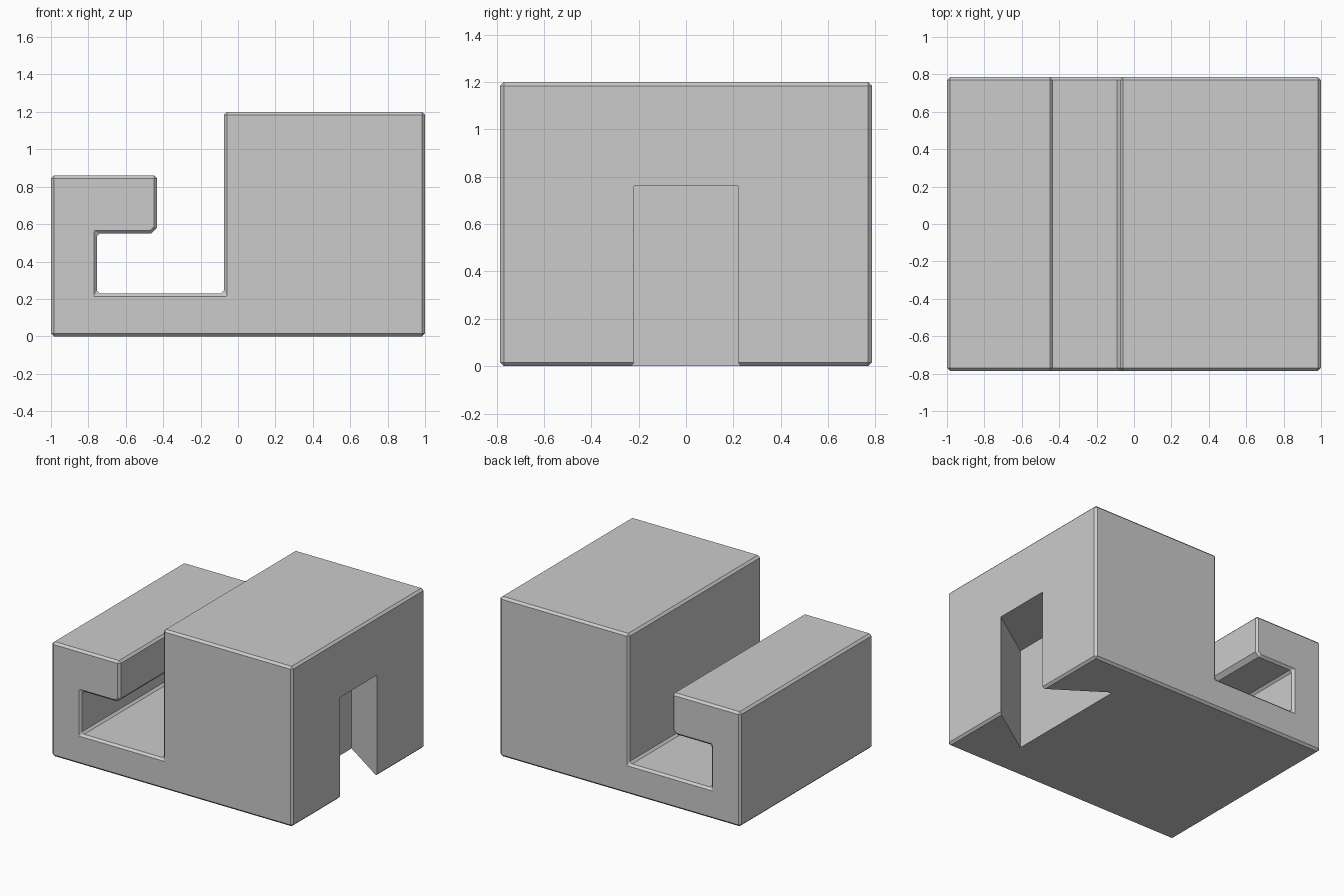
import bpy
import bmesh

cube = bpy.data.objects.get("Cube")
if cube:
    bpy.data.objects.remove(cube, do_unlink=True)

grey = bpy.data.materials.new("light_grey")
grey.use_nodes = True
GREY = (0.6, 0.6, 0.6, 1)
grey.diffuse_color = GREY
grey.node_tree.nodes["Principled BSDF"].inputs["Base Color"].default_value = GREY


def prism(name, points, offset):
    """Extrude a closed outline of 3D points along an offset vector."""
    bm = bmesh.new()
    face = bm.faces.new([bm.verts.new(p) for p in points])
    new = bmesh.ops.extrude_face_region(bm, geom=[face])["geom"]
    bmesh.ops.translate(bm, vec=offset,
                        verts=[g for g in new if isinstance(g, bmesh.types.BMVert)])
    bmesh.ops.recalc_face_normals(bm, faces=bm.faces)
    mesh = bpy.data.meshes.new(name)
    bm.to_mesh(mesh)
    bm.free()
    mesh.materials.append(grey)
    obj = bpy.data.objects.new(name, mesh)
    bpy.context.collection.objects.link(obj)
    return obj


# Block with a raised end and a hooked slot, extruded front to back
half_depth = 0.785
tip_x, tip_z, tip_cut = -0.433, 0.55, 0.03
slot_x, floor_z, wall_x = -0.755, 0.229, -0.075
profile = [(-1, 0), (1, 0), (1, 1.2), (wall_x, 1.2), (wall_x, floor_z),
           (slot_x, floor_z), (slot_x, tip_z), (tip_x - tip_cut, tip_z),
           (tip_x, tip_z + tip_cut), (tip_x, 0.86), (-1, 0.86)]
block = prism("hooked_block", [(x, -half_depth, z) for x, z in profile],
              (0, 2 * half_depth, 0))

# Narrow chamfer on all square edges
bevel = block.modifiers.new("edge_chamfer", "BEVEL")
bevel.width = 0.016
bevel.segments = 1
bevel.limit_method = "ANGLE"
bevel.angle_limit = 1.0

# Dovetail socket in the tall end, open at the bottom
mouth, inner, inner_x, out_x = 0.22, 0.49, 0.6, 1.1
slope = (inner - mouth) / (1 - inner_x)
outer = mouth - slope * (out_x - 1)
outline = [(inner_x, -inner), (out_x, -outer), (out_x, outer), (inner_x, inner)]
cutter = prism("dovetail_cutter", [(x, y, -0.1) for x, y in outline], (0, 0, 0.86))
cutter.hide_render = True
cutter.hide_set(True)
cutter.display_type = "WIRE"
cut = block.modifiers.new("dovetail_socket", "BOOLEAN")
cut.operation = "DIFFERENCE"
cut.solver = "EXACT"
cut.object = cutter

# Bake the modifiers and drop the cutter
bpy.context.view_layer.update()
graph = bpy.context.evaluated_depsgraph_get()
baked = bpy.data.meshes.new_from_object(block.evaluated_get(graph))
block.modifiers.clear()
block.data = baked
bpy.data.objects.remove(cutter, do_unlink=True)
